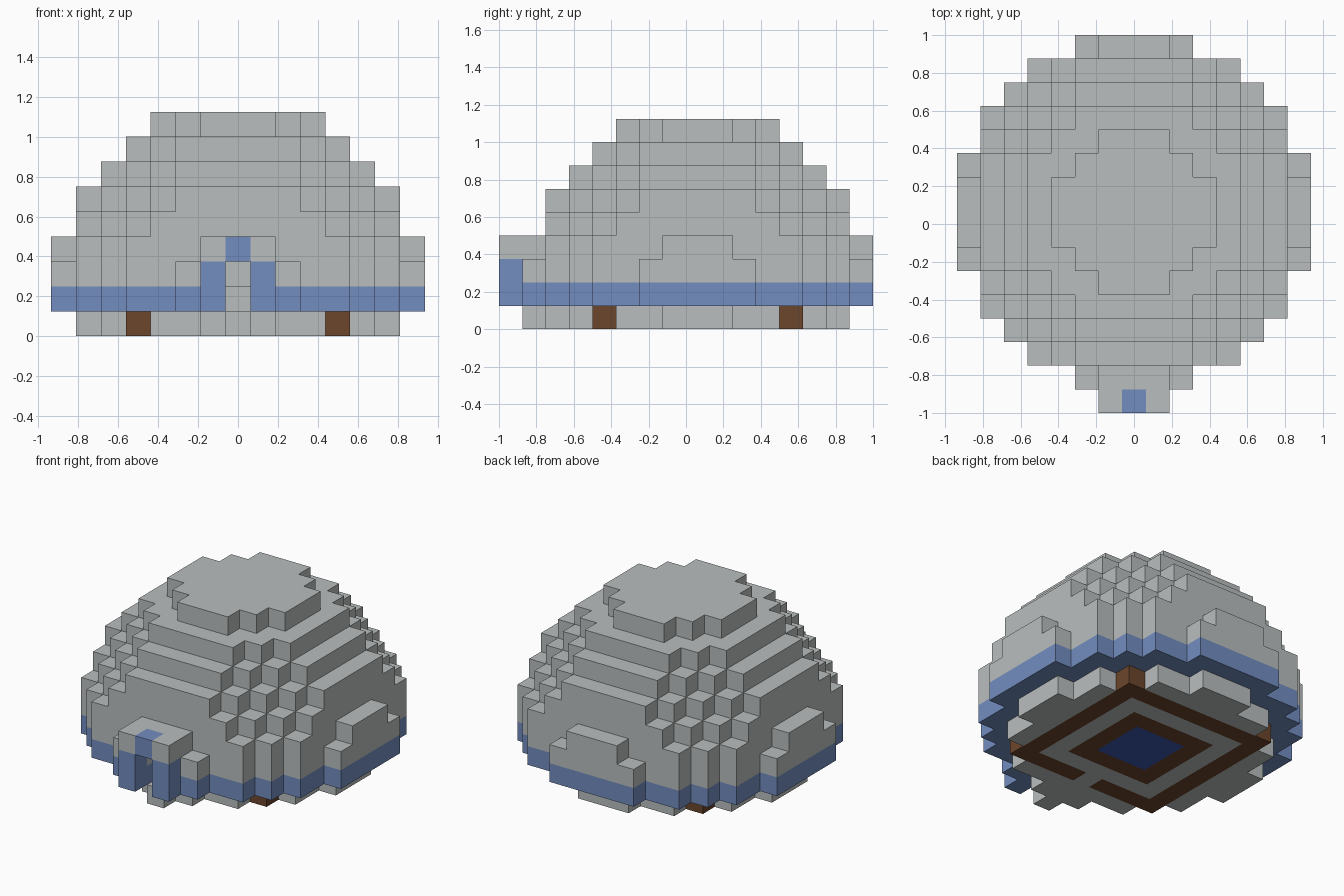
import bpy
import bmesh
from mathutils import Vector

cube = bpy.data.objects.get("Cube")
if cube:
    bpy.data.objects.remove(cube, do_unlink=True)

S = 0.125          # block size
Y0 = S / 2         # dome centre sits slightly behind the origin


def material(name, rgb):
    m = bpy.data.materials.new(name)
    m.use_nodes = True
    m.diffuse_color = (*rgb, 1)
    m.node_tree.nodes["Principled BSDF"].inputs["Base Color"].default_value = (*rgb, 1)
    return m


grey = material("pale grey", (0.49, 0.515, 0.515))
blue = material("soft blue", (0.171, 0.266, 0.527))
brown = material("wood brown", (0.147, 0.061, 0.025))
navy = material("deep blue", (0.044, 0.095, 0.429))


def disc(z, limit):
    """Blocks of one round layer, limited by squared radius."""
    r = range(-7, 8)
    return {(x, y, z) for x in r for y in r if x * x + y * y <= limit}


# Floor: square rings around a rug, with a doorstep at the front
floor = disc(0, 37) | {(0, -7, 0)}
rug = {c for c in floor if max(abs(c[0]), abs(c[1])) <= 1}
inner_ring = {c for c in floor if max(abs(c[0]), abs(c[1])) == 2}
outer_ring = {c for c in floor if max(abs(c[0]), abs(c[1])) == 4} - {(0, -4, 0)}
floor -= rug | inner_ring | outer_ring

# Dome: stepped sphere with a flat cap
band = disc(1, 56)
dome = set().union(*(disc(z, 56 - (z - 1) ** 2) for z in range(2, 8)))
cap = disc(8, 10)

# Entrance arch and the passage behind it
posts = {(x, -8, z) for x in (-1, 1) for z in (1, 2)}
keystone = {(0, -8, 3)}
arch_corners = {(x, -8, 3) for x in (-1, 1)}
passage = {(0, y, z) for z in (1, 2) for y in range(-8, -5 + (z - 1))}
inner_door = {(0, -5, 1), (0, -4, 2)}
band -= passage | inner_door
dome -= passage | inner_door

parts = [
    ("floor", floor, grey), ("rug", rug, navy),
    ("inner_floor_ring", inner_ring, brown), ("outer_floor_ring", outer_ring, brown),
    ("base_band", band, blue), ("dome", dome, grey), ("dome_cap", cap, grey),
    ("entrance_posts", posts, blue), ("entrance_keystone", keystone, blue),
    ("entrance_arch_corners", arch_corners, grey), ("inner_door", inner_door, grey),
]
solid = set().union(*(cells for _, cells, _ in parts))


def build(name, cells, mat):
    """Mesh of the block faces that are not covered by a neighbour."""
    bm = bmesh.new()
    for cell in sorted(cells):
        centre = Vector((cell[0] * S, cell[1] * S + Y0, (cell[2] + 0.5) * S))
        for axis in range(3):
            for sign in (-1, 1):
                n = Vector((0, 0, 0))
                n[axis] = sign
                if tuple(int(c + d) for c, d in zip(cell, n)) in solid:
                    continue
                u = Vector((0, 0, 0))
                u[(axis + 1) % 3] = 1
                v = n.cross(u)
                corners = [n + u + v, n - u + v, n - u - v, n + u - v]
                bm.faces.new([bm.verts.new(centre + k * S / 2) for k in corners])
    bmesh.ops.remove_doubles(bm, verts=bm.verts, dist=0.001)
    mesh = bpy.data.meshes.new(name)
    bm.to_mesh(mesh)
    bm.free()
    mesh.materials.append(mat)
    bpy.context.collection.objects.link(bpy.data.objects.new(name, mesh))


for part in parts:
    build(*part)
